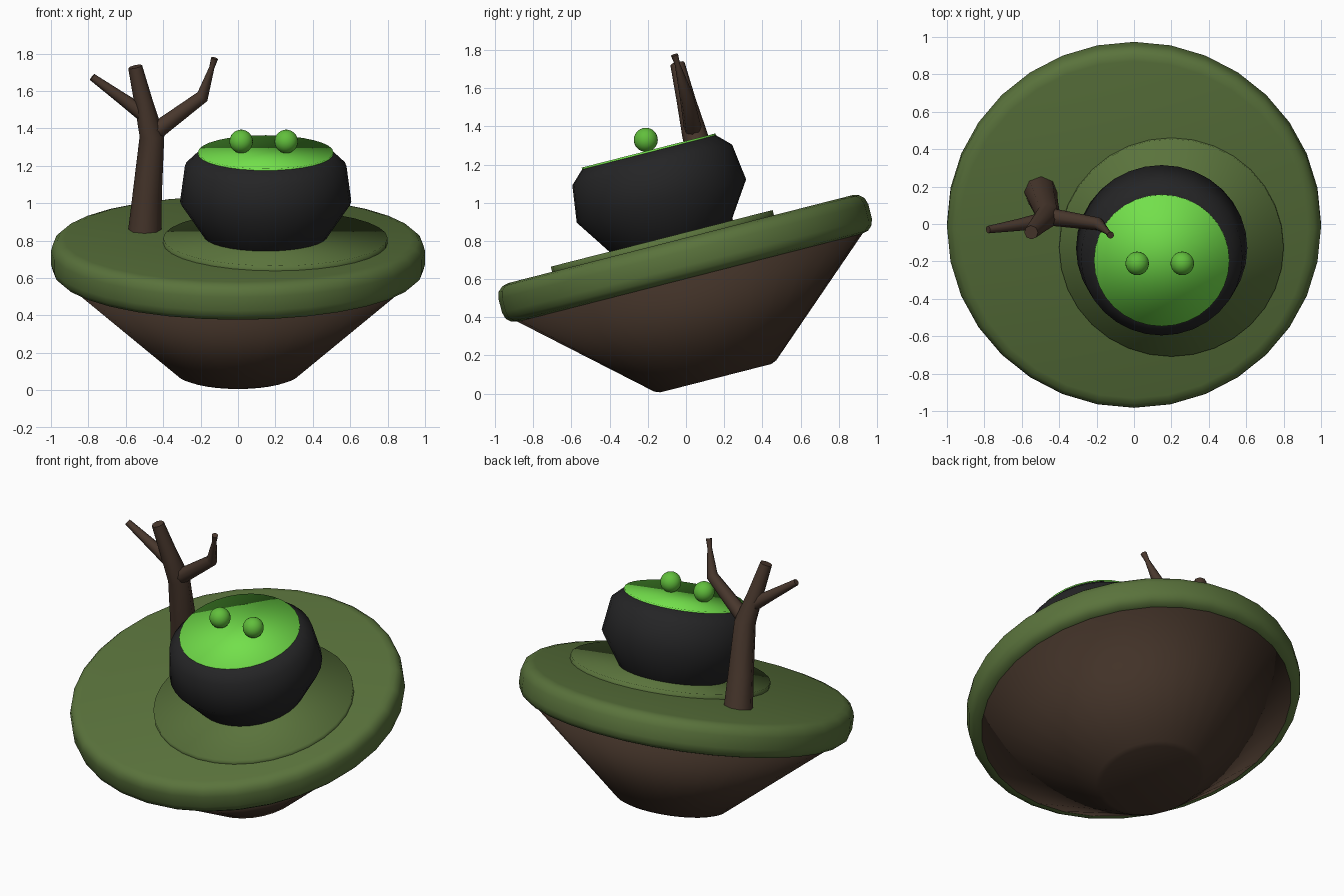
import bpy, bmesh, math
from mathutils import Matrix, Vector

if "Cube" in bpy.data.objects:
    bpy.data.objects.remove(bpy.data.objects["Cube"])

TILT = Matrix.Rotation(0.25, 4, 'X')   # the whole island leans forward


def material(name, rgb):
    m = bpy.data.materials.new(name)
    m.diffuse_color = (*rgb, 1)
    m.use_nodes = True
    m.node_tree.nodes["Principled BSDF"].inputs["Base Color"].default_value = m.diffuse_color
    return m


GRASS = material("grass green", (0.102, 0.171, 0.045))
EARTH = material("dark earth", (0.054, 0.032, 0.021))
BARK = material("bark brown", (0.068, 0.040, 0.027))
IRON = material("black iron", (0.018, 0.018, 0.019))
BREW = material("bright brew green", (0.17, 0.74, 0.07))
BUBBLE = material("bubble green", (0.12, 0.52, 0.045))


def finish(bm, name, mat):
    bmesh.ops.recalc_face_normals(bm, faces=bm.faces)
    for f in bm.faces:
        f.smooth = True
    me = bpy.data.meshes.new(name)
    bm.to_mesh(me)
    bm.free()
    me.materials.append(mat)
    ob = bpy.data.objects.new(name, me)
    bpy.context.collection.objects.link(ob)
    return ob


def skin_rings(bm, rings):
    """Bridge successive rings with quads and cap both ends."""
    n = len(rings[0])
    for a, b in zip(rings, rings[1:]):
        for i in range(n):
            j = (i + 1) % n
            bm.faces.new((a[i], a[j], b[j], b[i]))
    bm.faces.new(rings[0][::-1])
    bm.faces.new(rings[-1])


def lathe(name, centre, profile, mat, n=32):
    """Turn a (radius, height) profile, then lean it with the island."""
    bm = bmesh.new()
    rings = []
    for r, h in profile:
        ring = []
        for i in range(n):
            a = math.tau * i / n
            p = Vector((centre[0] + r * math.sin(a), centre[1] + r * math.cos(a), h))
            ring.append(bm.verts.new(TILT @ p))
        rings.append(ring)
    skin_rings(bm, rings)
    return finish(bm, name, mat)


def limb(name, points, mat, n=8):
    """Tapered tube through (x, y, z, radius) points."""
    bm = bmesh.new()
    pts = [Vector(p[:3]) for p in points]
    rings = []
    for k, p in enumerate(pts):
        d = (pts[min(k + 1, len(pts) - 1)] - pts[max(k - 1, 0)]).normalized()
        u = d.cross(Vector((0, 1, 0))).normalized()
        v = d.cross(u)
        r = points[k][3]
        rings.append([bm.verts.new(p + r * (u * math.cos(math.tau * i / n)
                                            + v * math.sin(math.tau * i / n)))
                      for i in range(n)])
    skin_rings(bm, rings)
    ob = finish(bm, name, mat)
    ob.data.set_sharp_from_angle(angle=math.radians(60))
    return ob


# Floating island: earth cone, rounded grass slab, low raised disc
lathe("earth_cone", (0, 0.171),
      [(0.30, 0.04), (0.33, 0.052), (0.94, 0.59)], EARTH)
lathe("grass_slab", (0, 0.171),
      [(0.93, 0.583), (0.965, 0.592), (0.99, 0.615), (1.0, 0.65), (1.0, 0.725),
       (0.99, 0.76), (0.965, 0.783), (0.93, 0.792)], GRASS)
lathe("raised_disc", (0.2, 0.078), [(0.6, 0.76), (0.6, 0.82)], GRASS)

# Cauldron with its brew and bubbles
POT = (0.148, 0.125)
lathe("cauldron", POT,
      [(0.28, 0.765), (0.33, 0.82), (0.458, 1.01), (0.432, 1.205), (0.36, 1.275)], IRON)
lathe("brew", POT, [(0.362, 1.245), (0.362, 1.283)], BREW)
for side, x in (("left", 0.017), ("right", 0.258)):
    bm = bmesh.new()
    bmesh.ops.create_uvsphere(bm, u_segments=24, v_segments=12, radius=0.063,
                              matrix=TILT @ Matrix.Translation((x, 0.125, 1.341)))
    finish(bm, "bubble_" + side, BUBBLE)

# Bare tree: trunk and two branches
limb("trunk", [(-0.50, 0.175, 0.83, 0.09), (-0.485, 0.125, 1.05, 0.078),
               (-0.46, 0.045, 1.36, 0.066), (-0.505, 0.0, 1.54, 0.05),
               (-0.55, -0.045, 1.73, 0.038)], BARK)
limb("left_branch", [(-0.48, 0.02, 1.46, 0.045), (-0.62, -0.005, 1.56, 0.032),
                     (-0.78, -0.03, 1.675, 0.02)], BARK)
limb("right_branch", [(-0.46, 0.04, 1.37, 0.048), (-0.19, 0.0, 1.57, 0.035),
                      (-0.14, -0.045, 1.725, 0.014), (-0.125, -0.06, 1.775, 0.019)], BARK)
